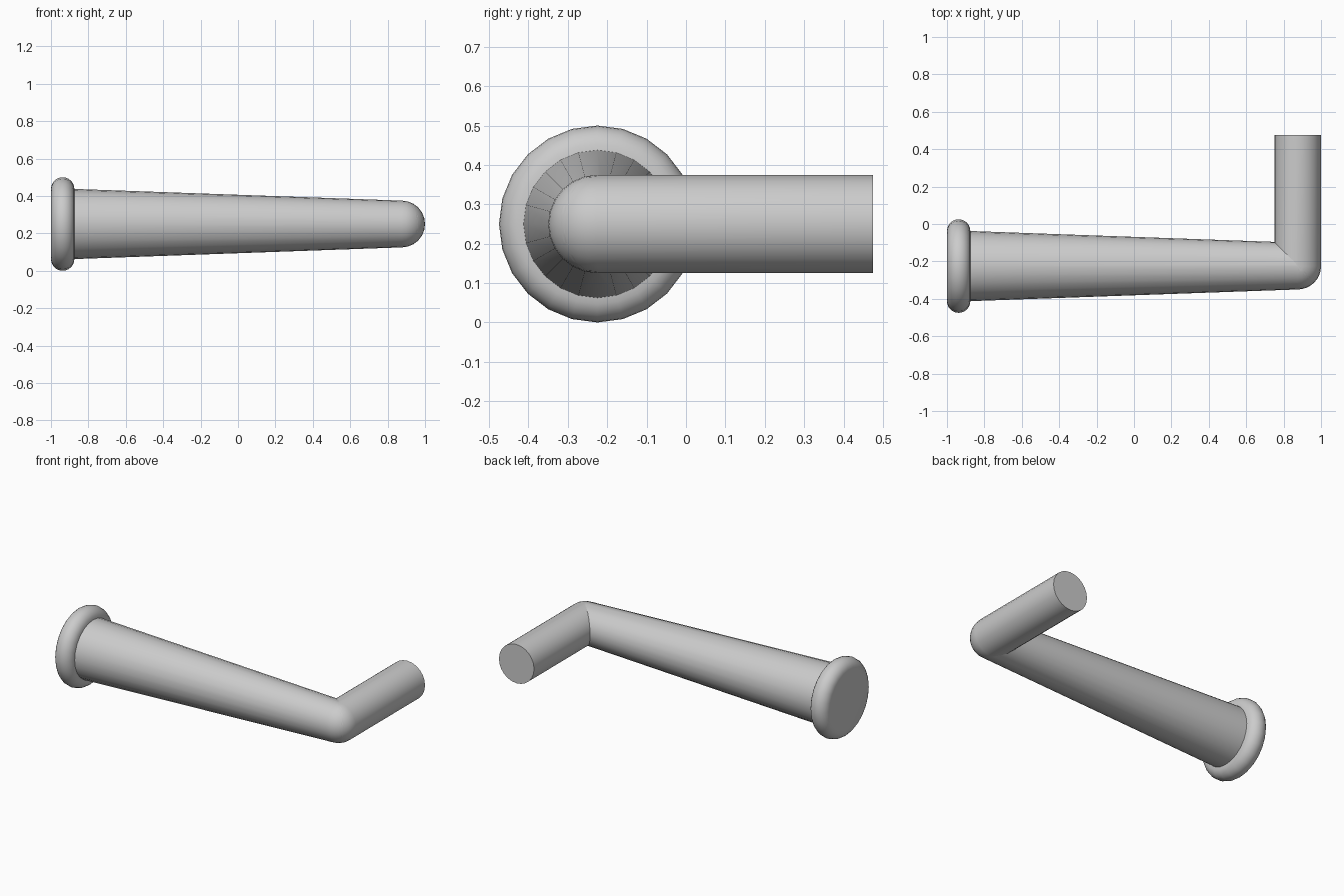
import bpy, bmesh
from math import sin, cos, pi, tau
from mathutils import Vector

if "Cube" in bpy.data.objects:
    bpy.data.objects.remove(bpy.data.objects["Cube"])

SIDES = 24
AXIS_Y, AXIS_Z = -0.225, 0.25
CORNER = Vector((0.875, AXIS_Y, AXIS_Z))   # where the two axes meet
R = 0.125                                  # radius at the corner
MITRE = Vector((1, 1, 0)).normalized()


def arc(c, r_mid, r, a0, a1, n):
    """Arc points (position along axis, radius)."""
    pts = []
    for i in range(n + 1):
        a = a0 + (a1 - a0) * i / n
        pts.append((c + r * cos(a), r_mid + r * sin(a)))
    return pts


def lathe(name, profile, origin, axis, cut=0):
    """Spin a profile round an axis; optionally trim it at the mitre plane."""
    axis = Vector(axis)
    side = Vector((0, 0, 1))
    bm = bmesh.new()
    vs = [bm.verts.new(origin + axis * a + side * max(r, 0)) for a, r in profile]
    edges = [bm.edges.new(p) for p in zip(vs, vs[1:])]
    bmesh.ops.spin(bm, geom=vs + edges, cent=origin, axis=axis,
                   angle=tau, steps=SIDES, use_duplicate=False)
    bmesh.ops.remove_doubles(bm, verts=bm.verts, dist=1e-4)
    if cut:
        # small overlap past the mitre so the joint stays closed
        bmesh.ops.bisect_plane(bm, geom=bm.verts[:] + bm.edges[:] + bm.faces[:],
                               plane_co=CORNER + MITRE * cut * 0.006,
                               plane_no=MITRE * cut, clear_outer=True)
    bmesh.ops.recalc_face_normals(bm, faces=bm.faces)
    me = bpy.data.meshes.new(name)
    bm.to_mesh(me)
    bm.free()
    ob = bpy.data.objects.new(name, me)
    bpy.context.collection.objects.link(ob)
    bpy.ops.object.select_all(action='DESELECT')
    ob.select_set(True)
    bpy.context.view_layer.objects.active = ob
    bpy.ops.object.shade_smooth_by_angle()


base = Vector((0, AXIS_Y, AXIS_Z))

# Wall flange (flat back, half-round rim) flowing into the tapered arm
rim = arc(-0.9375, 0.1875, 0.0625, pi, 0, 12)
elbow = arc(0.875, 0, R, pi / 2, 0, 8)
lathe("flange_and_arm", [(-1, 0)] + rim + elbow, base, (1, 0, 0), cut=1)

# Straight peg with a domed elbow at one end and a flat cap at the other
dome = arc(0, 0, R, pi, pi / 2, 8)
lathe("peg", dome + [(0.7, R), (0.7, 0)], CORNER, (0, 1, 0), cut=-1)
